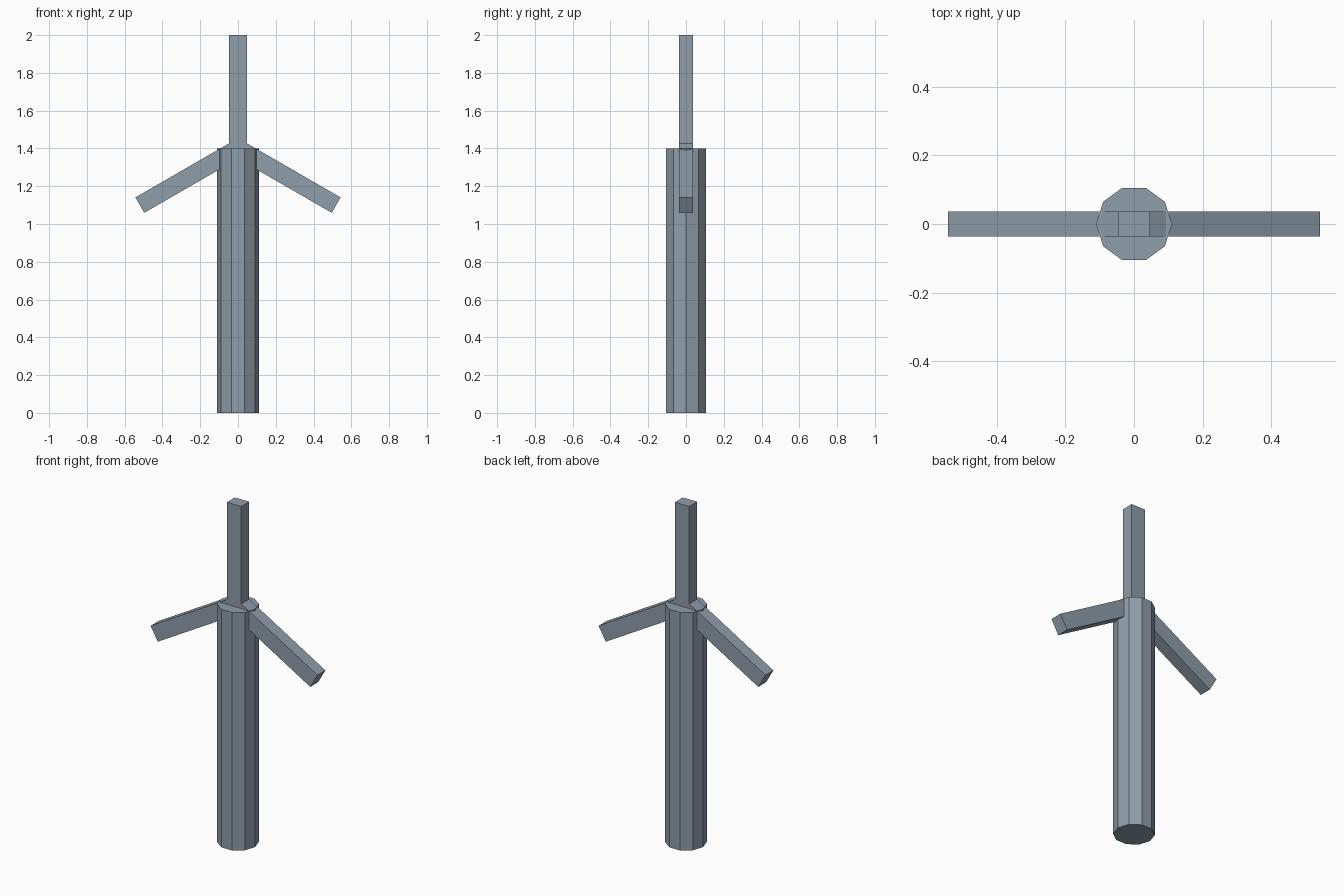
import bpy
import math
from mathutils import Matrix

cube = bpy.data.objects.get("Cube")
if cube:
    bpy.data.objects.remove(cube, do_unlink=True)

HUB_Z = 1.4
TOWER_RADIUS = 0.111
BLADE_LENGTH, BLADE_WIDTH, BLADE_DEPTH = 0.6, 0.094, 0.074

# One slate grey material for everything
slate = bpy.data.materials.new("slate_grey")
slate.use_nodes = True
colour = (0.275, 0.34, 0.40, 1)
slate.diffuse_color = colour
slate.node_tree.nodes["Principled BSDF"].inputs["Base Color"].default_value = colour


def finish(name):
    obj = bpy.context.object
    obj.name = name
    obj.data.name = name
    obj.data.materials.append(slate)
    return obj


# Ten-sided tower with corners on the x axis
bpy.ops.mesh.primitive_cylinder_add(
    vertices=10, radius=TOWER_RADIUS, depth=HUB_Z, location=(0, 0, HUB_Z / 2))
tower = finish("tower")
tower.data.transform(Matrix.Rotation(math.radians(90), 4, "Z"))

# Three box blades, evenly spaced around the hub at the tower top
for i, name in enumerate(("blade_top", "blade_left", "blade_right")):
    bpy.ops.mesh.primitive_cube_add(size=1)
    blade = finish(name)
    blade.data.transform(Matrix.Translation((0, 0, 0.5)))
    blade.data.transform(Matrix.Diagonal((BLADE_WIDTH, BLADE_DEPTH, BLADE_LENGTH, 1)))
    blade.location = (0, 0, HUB_Z)
    blade.rotation_euler = (0, math.radians(120 * i), 0)
